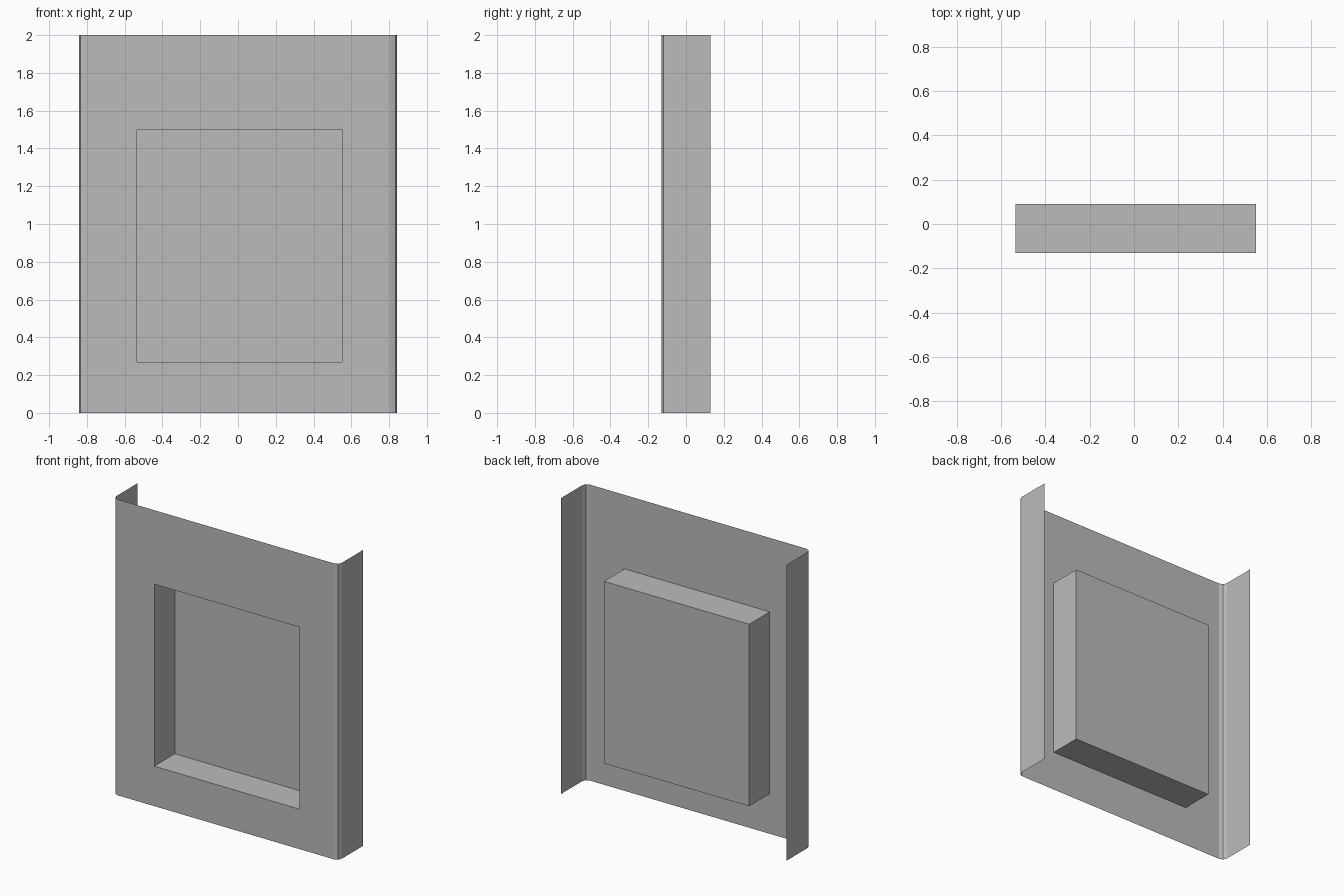
import bpy
import bmesh

cube = bpy.data.objects.get("Cube")
if cube:
    bpy.data.objects.remove(cube, do_unlink=True)

# Plain sheet-metal grey
grey = bpy.data.materials.new("sheet grey")
grey.use_nodes = True
colour = (0.5, 0.5, 0.5, 1.0)
grey.diffuse_color = colour
grey.node_tree.nodes["Principled BSDF"].inputs["Base Color"].default_value = colour

HALF_WIDTH, FRONT, BACK, HEIGHT = 0.843, -0.13, 0.13, 2.0
WINDOW_X = (-0.535, 0.55)
WINDOW_Z = (0.27, 1.5)
POCKET_DEPTH = 0.22

# Folded cross-section: side flange, rounded corner, front panel, mirrored
flange = [(HALF_WIDTH, BACK), (HALF_WIDTH, FRONT + 0.035),
          (HALF_WIDTH - 0.01, FRONT + 0.01), (HALF_WIDTH - 0.035, FRONT)]
profile = [(-x, y) for x, y in flange]
profile += [(x, FRONT) for x in WINDOW_X]
profile += flange[::-1]

# Sweep the section upwards, with rows at the pocket edges
bm = bmesh.new()
rows = [[bm.verts.new((x, y, z)) for x, y in profile]
        for z in (0.0, *WINDOW_Z, HEIGHT)]
pocket = None
for r, (low, high) in enumerate(zip(rows, rows[1:])):
    for c in range(len(profile) - 1):
        face = bm.faces.new((low[c], low[c + 1], high[c + 1], high[c]))
        if r == 1 and c == len(flange):
            pocket = face

# Push the window face back to form the pocket
result = bmesh.ops.extrude_discrete_faces(bm, faces=[pocket])
bmesh.ops.translate(bm, vec=(0, POCKET_DEPTH, 0), verts=result["faces"][0].verts)

# Merge the panel faces around the pocket
bmesh.ops.remove_doubles(bm, verts=bm.verts, dist=0.0001)
bmesh.ops.recalc_face_normals(bm, faces=bm.faces)
if sum(f.normal.y * f.calc_area() for f in bm.faces) > 0:
    bmesh.ops.reverse_faces(bm, faces=bm.faces)

mesh = bpy.data.meshes.new("recessed_panel")
bm.to_mesh(mesh)
bm.free()
mesh.materials.append(grey)
panel = bpy.data.objects.new("recessed_panel", mesh)
bpy.context.collection.objects.link(panel)
